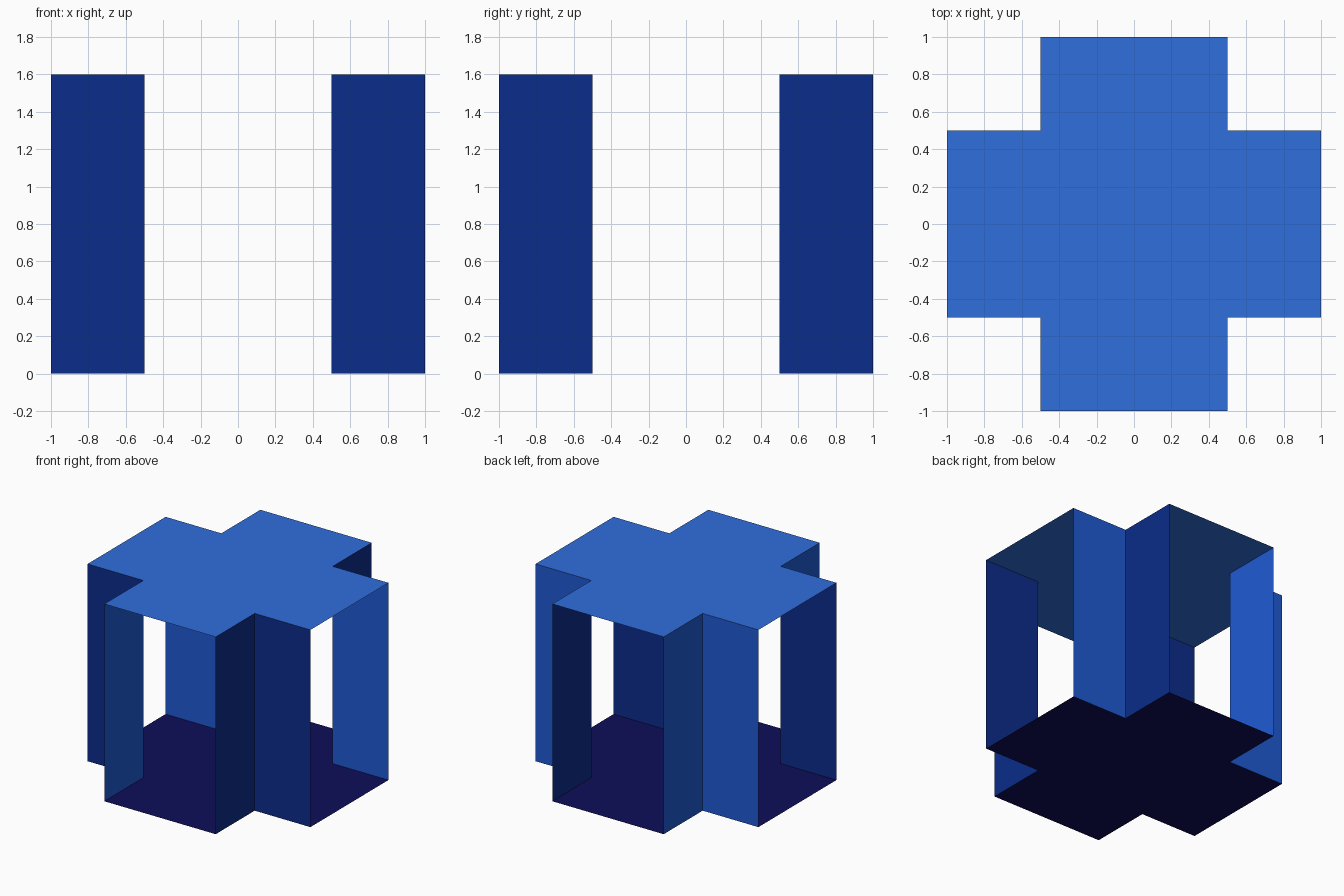
import bpy, bmesh
from mathutils import Vector

if "Cube" in bpy.data.objects:
    bpy.data.objects.remove(bpy.data.objects["Cube"])

HALF, ARM, HEIGHT = 1.0, 0.5, 1.6


def material(name, hex_code):
    srgb = [int(hex_code[i:i + 2], 16) / 255 for i in (0, 2, 4)]
    lin = [c / 12.92 if c <= 0.04045 else ((c + 0.055) / 1.055) ** 2.4 for c in srgb]
    mat = bpy.data.materials.new(name)
    mat.diffuse_color = (*lin, 1)
    mat.use_nodes = True
    mat.node_tree.nodes["Principled BSDF"].inputs["Base Color"].default_value = mat.diffuse_color
    return mat


def sheet(name, polygons, normal, mat):
    """One object of flat faces, all turned towards the given normal."""
    bm = bmesh.new()
    for points in polygons:
        face = bm.faces.new([bm.verts.new(p) for p in points])
        face.normal_update()
        if face.normal.dot(Vector(normal)) < 0:
            face.normal_flip()
    mesh = bpy.data.meshes.new(name)
    bm.to_mesh(mesh)
    bm.free()
    mesh.materials.append(mat)
    obj = bpy.data.objects.new(name, mesh)
    bpy.context.collection.objects.link(obj)


def cross(z):
    """Plus-shaped outline, one arm end and inner corner per quarter turn."""
    points = []
    x, y = 1, 0
    for _ in range(4):
        for out, side in ((HALF, -ARM), (HALF, ARM), (ARM, ARM)):
            points.append((x * out - y * side, y * out + x * side, z))
        x, y = -y, x
    return points


def side_walls(name, nx, ny, mat):
    """Two upright panels flanking an arm, both in the plane facing (nx, ny)."""
    panels = []
    for s in (-1, 1):
        a, b = [(nx * ARM - ny * s * d, ny * ARM + nx * s * d) for d in (ARM, HALF)]
        panels.append([(*a, 0), (*b, 0), (*b, HEIGHT), (*a, HEIGHT)])
    sheet(name, panels, (nx, ny, 0), mat)


top_blue = material("top_blue", "306EDC")
light_blue = material("light_blue", "1F5AD4")
dark_blue = material("dark_blue", "0B2C8A")
navy = material("navy", "0E0D5A")

# Cross-shaped roof and floor
sheet("roof", [cross(HEIGHT)], (0, 0, 1), top_blue)
sheet("floor", [cross(0)], (0, 0, -1), navy)

# Walls in the four notches; the arm ends stay open
side_walls("front_walls", 0, -1, dark_blue)
side_walls("right_walls", 1, 0, dark_blue)
side_walls("back_walls", 0, 1, light_blue)
side_walls("left_walls", -1, 0, light_blue)
